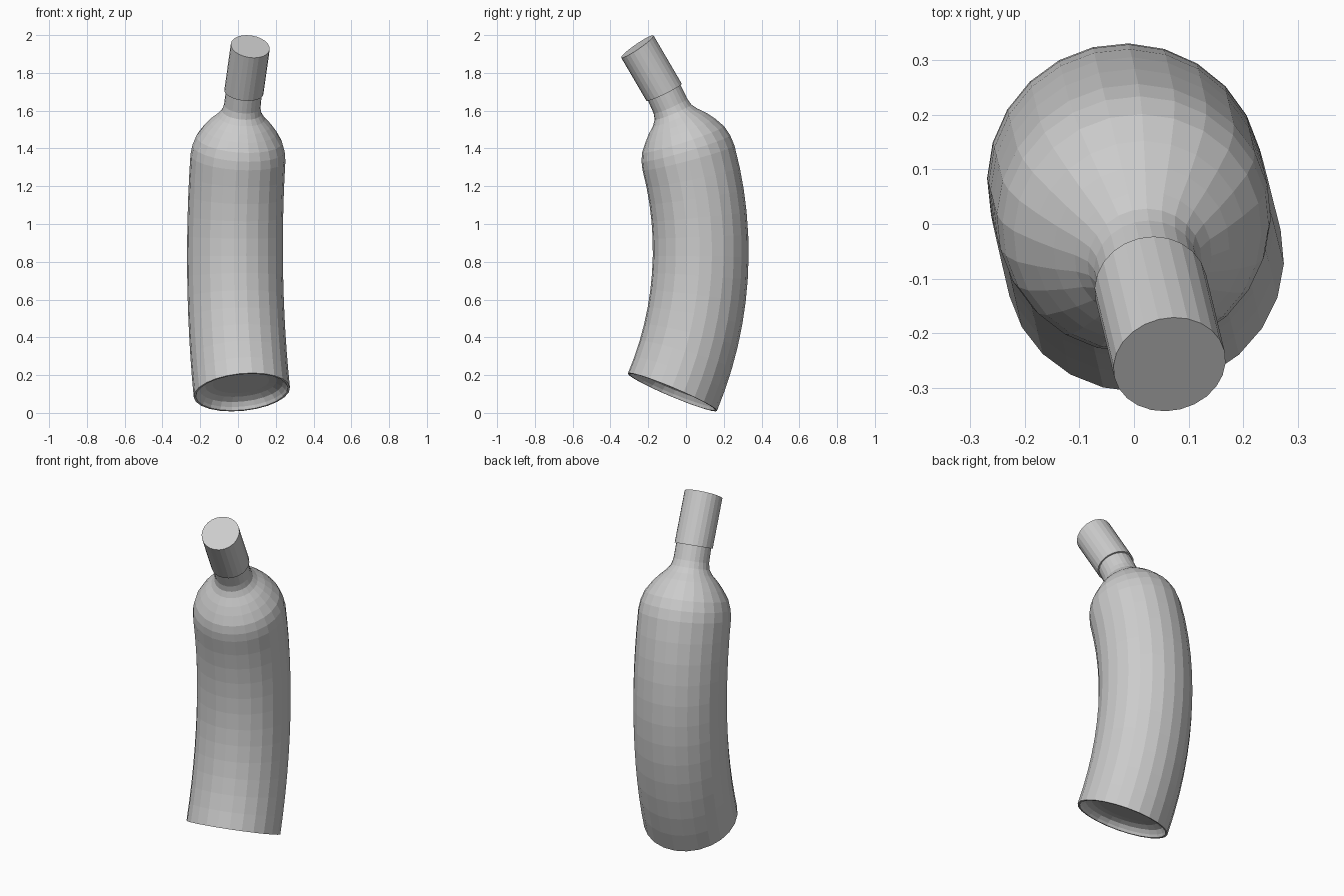
import bpy, bmesh, math
from mathutils import Vector

SIDES = 24
BEND_R = 1.877                      # radius of the bend
START = math.radians(23.4)          # lean of the base
MID = Vector((-0.016, 0.078, 0.855))  # upright point of the centreline
LEAN = Vector((0.235, -0.972, 0)).normalized()
SIDE = Vector((0, 0, 1)).cross(LEAN)

cube = bpy.data.objects.get("Cube")
if cube:
    bpy.data.objects.remove(cube, do_unlink=True)

grey = bpy.data.materials.new("plain grey")
grey.use_nodes = True
colour = (0.6, 0.6, 0.6, 1)
grey.diffuse_color = colour
grey.node_tree.nodes["Principled BSDF"].inputs["Base Color"].default_value = colour


def bent_ring(bm, s, r):
    """Circle of radius r at distance s along the bent centreline."""
    a = s / BEND_R - START
    across = LEAN * math.cos(a) - Vector((0, 0, math.sin(a)))
    centre = MID + LEAN * BEND_R * (1 - math.cos(a)) + Vector((0, 0, BEND_R * math.sin(a)))
    angles = [2 * math.pi * i / SIDES for i in range(SIDES)]
    return [bm.verts.new(centre + r * (across * math.cos(t) + SIDE * math.sin(t)))
            for t in angles]


def bent_lathe(name, profile):
    """Closed turned solid that follows the bend."""
    bm = bmesh.new()
    rings = [bent_ring(bm, s, r) for s, r in profile]
    for low, high in zip(rings, rings[1:]):
        for i in range(SIDES):
            j = (i + 1) % SIDES
            bm.faces.new((low[i], low[j], high[j], high[i]))
    bm.faces.new(rings[0][::-1])
    bm.faces.new(rings[-1])
    bmesh.ops.recalc_face_normals(bm, faces=bm.faces)
    mesh = bpy.data.meshes.new(name)
    bm.to_mesh(mesh)
    bm.free()
    mesh.materials.append(grey)
    obj = bpy.data.objects.new(name, mesh)
    bpy.context.collection.objects.link(obj)
    return obj


# Bottle: hollowed base, straight wall, rounded shoulder, neck
base = [(0.055, 0.15), (0.05, 0.19), (0.035, 0.222), (0.015, 0.238), (0, 0.245)]
wall = [(1.268 * i / 12, 0.256 - 0.004 * i / 12) for i in range(13)]
shoulder = [(1.32, 0.245), (1.37, 0.228), (1.42, 0.195), (1.46, 0.162),
            (1.495, 0.126), (1.525, 0.105), (1.56, 0.097), (1.66, 0.095)]
bent_lathe("bottle", base + wall + shoulder)

# Cap: plain cylinder over the neck
bent_lathe("cap", [(1.641, 0.104), (1.923, 0.104)])
